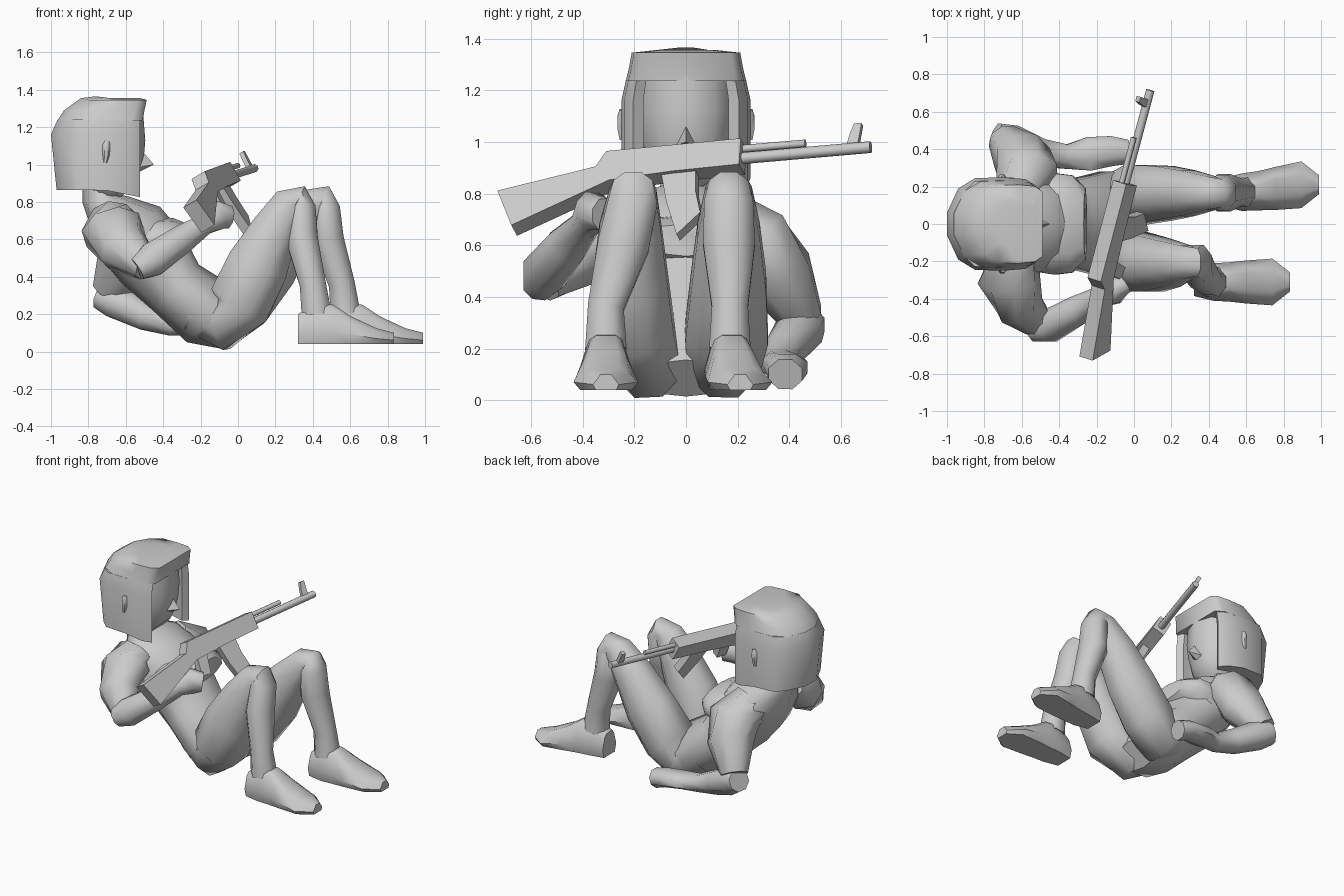
import bpy, math
from mathutils import Vector as V


def finish(name, verts, faces, angle=45):
    me = bpy.data.meshes.new(name)
    me.from_pydata([tuple(v) for v in verts], [], faces)
    ob = bpy.data.objects.new(name, me)
    bpy.context.collection.objects.link(ob)
    bpy.ops.object.select_all(action='DESELECT')
    ob.select_set(True)
    bpy.context.view_layer.objects.active = ob
    bpy.ops.object.mode_set(mode='EDIT')
    bpy.ops.mesh.select_all(action='SELECT')
    bpy.ops.mesh.normals_make_consistent(inside=False)
    bpy.ops.object.mode_set(mode='OBJECT')
    bpy.ops.object.shade_smooth_by_angle(angle=math.radians(angle))
    return ob


def stack(name, rings, angle=45):
    """Skin equal-length rings of points and cap both ends."""
    n, verts = len(rings[0]), [p for r in rings for p in r]
    faces = [(k*n+i, k*n+(i+1) % n, (k+1)*n+(i+1) % n, (k+1)*n+i)
             for k in range(len(rings)-1) for i in range(n)]
    faces += [tuple(range(n)), tuple(range((len(rings)-1)*n, len(rings)*n))]
    return finish(name, verts, faces, angle)


def limb(name, path, n=8):
    """Loft rings (x, y, z, half width, half depth) square to the path."""
    c, rings = [V(p[:3]) for p in path], []
    for i, p in enumerate(path):
        t = (c[min(i+1, len(c)-1)] - c[max(i-1, 0)]).normalized()
        s = (V((0, 1, 0)) - t*t.y).normalized()
        u, k = t.cross(s), 1/math.cos(math.pi/n)
        rings.append([c[i] + s*p[3]*k*math.cos(a) + u*p[4]*k*math.sin(a)
                      for a in (math.tau*(j+.5)/n for j in range(n))])
    return stack(name, rings, 55)


# Torso, leaning back, with neck
limb("torso", [(-.02, 0, .085, .20, .09), (-.15, 0, .20, .28, .185), (-.33, 0, .34, .235, .165),
               (-.46, 0, .50, .235, .20), (-.57, 0, .63, .26, .20), (-.68, 0, .735, .25, .13),
               (-.745, 0, .82, .10, .085), (-.75, 0, .97, .08, .08)], 10)
limb("chest", [(-.54, 0, .54, .25, .15), (-.42, 0, .595, .27, .13),
               (-.33, 0, .61, .26, .10), (-.26, 0, .62, .19, .06)], 10)

# Head with nose and ears
limb("head", [(-.60, 0, .85, .07, .08), (-.65, 0, .90, .14, .14), (-.68, 0, 1.0, .17, .17),
              (-.69, 0, 1.12, .185, .185), (-.69, 0, 1.26, .18, .175)], 10)
finish("nose", [(-.51, 0, 1.07), (-.45, 0, 1.0), (-.52, 0, .965), (-.53, -.04, .985), (-.53, .04, .985)],
       [(0, 1, 3), (0, 4, 1), (1, 2, 3), (1, 4, 2), (0, 3, 2, 4)])
for side, s in (("right", -1), ("left", 1)):
    limb(side + "_ear", [(-.71, s*.245, 1.01, .012, .01), (-.705, s*.25, 1.05, .015, .016),
                         (-.705, s*.25, 1.10, .015, .018), (-.70, s*.247, 1.125, .01, .012)], 6)

# Bobbed hair: open U around the face, then a closed crown
outer = [(-1, .06), (-.94, .19), (-.85, .245), (-.70, .25), (-.58, .24), (-.525, .205)]
inner = [(-.55, .165), (-.70, .17), (-.82, .12)]


def both(half):
    return half + [(x, -y) for x, y in reversed(half)]


def hair_ring(z, back, w=1):
    return [(x + back*(x < -.9), y*w, z - .04*max(0, (x+.72)/.2)*(z < .9))
            for x, y in both(outer + inner)]


stack("hair_sides", [hair_ring(.865, .03), hair_ring(1.16, 0), hair_ring(1.24, .035, .93)])


def crown_ring(z, x0, x1, w):
    return [(x0 + (x1-x0)*(x+1)/.475, y*w/.25, z + .01*(abs(y) < .1)*(z > 1.3)) for x, y in both(outer)]


stack("hair_crown", [crown_ring(1.235, -.966, -.51, .233), crown_ring(1.29, -.93, -.50, .22),
                     crown_ring(1.345, -.84, -.488, .21), crown_ring(1.355, -.76, -.52, .12)], 60)

# Right arm: bent and carrying the rifle
limb("right_upper_arm", [(-.66, -.18, .71, .10, .12), (-.67, -.29, .65, .13, .16),
                         (-.61, -.44, .55, .12, .13), (-.49, -.55, .45, .07, .07)])
limb("right_forearm", [(-.54, -.57, .44, .06, .06), (-.46, -.55, .49, .085, .09), (-.30, -.46, .60, .075, .075),
                       (-.18, -.39, .68, .055, .055), (-.11, -.36, .73, .07, .08), (-.05, -.32, .72, .05, .06)])

# Left arm: propped with the hand on the ground
limb("left_upper_arm", [(-.62, .16, .70, .10, .12), (-.57, .28, .62, .13, .16),
                        (-.60, .36, .49, .13, .15), (-.69, .45, .32, .08, .09)])
limb("left_forearm", [(-.74, .47, .30, .07, .07), (-.66, .44, .27, .09, .09), (-.50, .38, .19, .075, .075),
                      (-.36, .36, .14, .065, .055), (-.24, .375, .135, .09, .05), (-.12, .39, .125, .08, .055),
                      (-.04, .385, .10, .065, .06)])

# Legs: bent knees, feet flat
for side, s, kx, ky, ax, ay, ty, yaw in (("right", -1, .30, -.205, .42, -.31, -.215, 0),
                                         ("left", 1, .43, .165, .575, .17, .165, .04)):
    mid = kx*.42 - .02
    limb(side + "_leg", [(-.22, s*.12, .23, .13, .13), (-.08, s*.145, .15, .14, .14),
                         (.01, ty*.95, .26, .16, .17), (mid, ty, .46, .145, .165),
                         ((mid+kx)/2, ty, .66, .12, .125),
                         (kx-.02, ky, .80, .09, .09), (kx+.03, ky, .83, .075, .06),
                         (kx+.04, ky, .77, .095, .075),
                         (kx*.65+ax*.35, ky*.65+ay*.35, .60, .10, .085),
                         (ax-.02, ay, .36, .07, .07), (ax, ay, .20, .08, .08)])
    # Foot: wide flat sole, narrower instep
    foot = [(-.10, .20, .075, .05, 0), (.0, .26, .10, .065, 0), (.09, .25, .105, .06, .2),
            (.18, .19, .115, .08, .5), (.32, .125, .125, .09, 1), (.415, .10, .05, .035, 1)]
    stack(side + "_foot", [[(ax+x, ay + yaw*f + w*q, z) for w, z, q in
                            ((lo, .04, -.8), (lo, .04, .8), (lo, .04+(top-.04)*.35, 1), (hi, top-.02, 1),
                             (hi, top, .6), (hi, top, -.6), (hi, top-.02, -1), (lo, .04+(top-.04)*.35, -1))]
                           for x, top, lo, hi, f in foot], 50)

# Rifle: t runs along the barrel, u is its tilted upward direction
base, d = V((-.05, .2, .935)), V((.258, .969, .084)).normalized()
up = V((-.5, 0, .85))
up = (up - d*up.dot(d)).normalized()
across = d.cross(up)


def plate(name, profile, width):
    return stack(name, [[base + d*t + up*u + across*w for t, u in profile]
                        for w in (-width/2, width/2)], 30)


def tube(name, ends, r, n=8):
    return limb(name, [(*(base + d*t + up*u), r, r) for t, u in ends], n)


plate("rifle_body", [(.02, .065), (-.52, .06), (-.56, -.005), (-.95, -.075), (-.885, -.235),
                     (-.50, -.07), (-.25, -.055), (.02, -.05)], .085)
plate("magazine", [(-.30, -.04), (-.16, -.04), (-.155, -.14), (-.13, -.24), (-.22, -.33), (-.27, -.18)], .05)
plate("pistol_grip", [(-.48, -.05), (-.40, -.05), (-.43, -.19), (-.50, -.18)], .05)
tube("barrel", [(-.03, 0), (.535, 0)], .021)
tube("gas_tube", [(-.03, .042), (.27, .042)], .014)
plate("front_sight", [(.44, .01), (.485, .01), (.495, .105), (.465, .105), (.45, .06)], .025)
